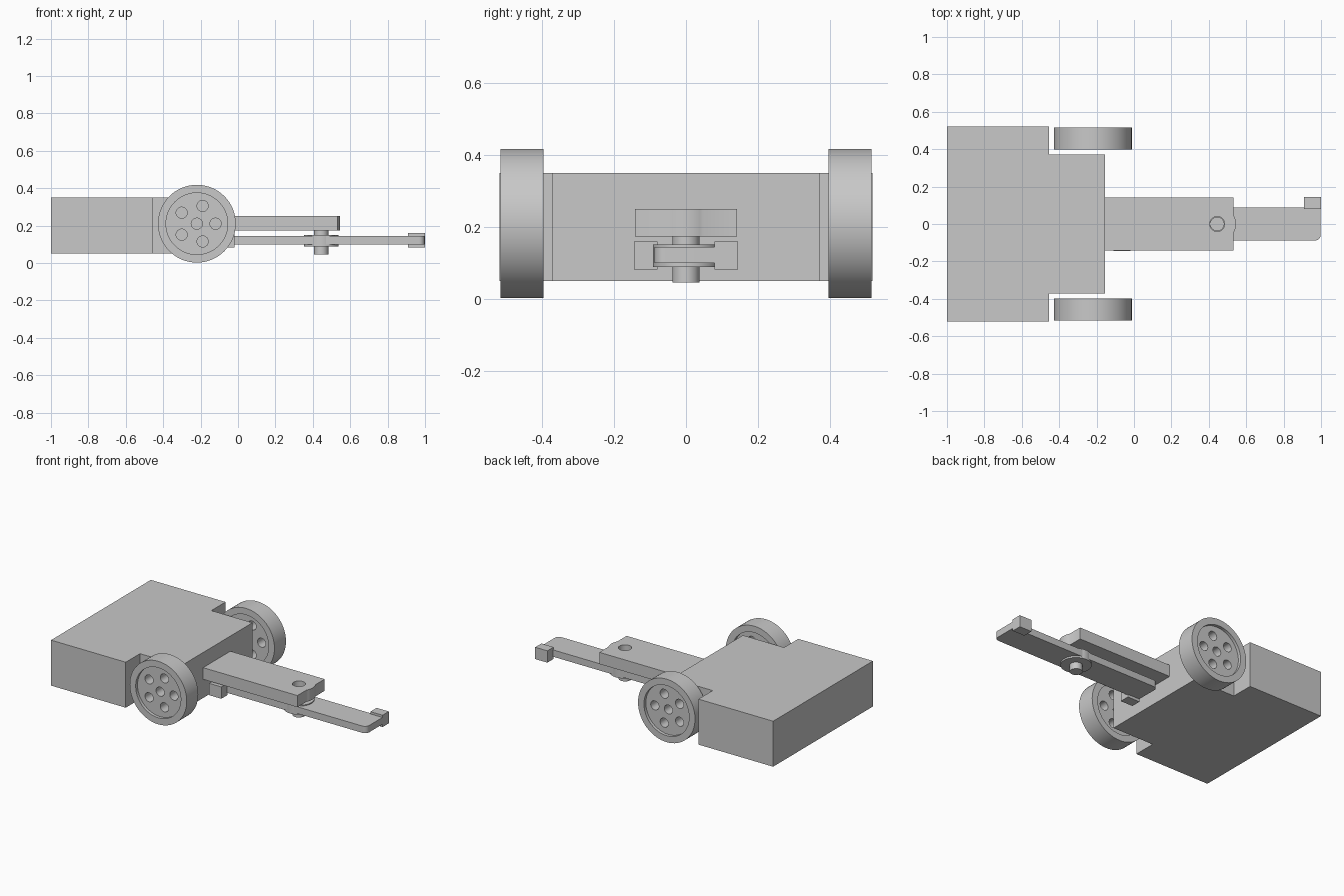
import bpy
import bmesh
from math import cos, sin, pi, radians, asin
from mathutils import Matrix

if "Cube" in bpy.data.objects:
    bpy.data.objects.remove(bpy.data.objects["Cube"], do_unlink=True)

# Single flat colour
grey = bpy.data.materials.new("plain grey")
grey.use_nodes = True
colour = (0.58, 0.58, 0.58, 1)
grey.diffuse_color = colour
grey.node_tree.nodes["Principled BSDF"].inputs["Base Color"].default_value = colour


def finish(name, bm):
    bmesh.ops.recalc_face_normals(bm, faces=bm.faces)
    mesh = bpy.data.meshes.new(name)
    bm.to_mesh(mesh)
    bm.free()
    obj = bpy.data.objects.new(name, mesh)
    bpy.context.collection.objects.link(obj)
    mesh.materials.append(grey)
    return obj


def extrude(name, outline, z0, z1):
    """Upright prism from a flat outline."""
    bm = bmesh.new()
    face = bm.faces.new([bm.verts.new((x, y, z0)) for x, y in outline])
    out = bmesh.ops.extrude_face_region(bm, geom=[face])
    top = [v for v in out["geom"] if isinstance(v, bmesh.types.BMVert)]
    bmesh.ops.translate(bm, verts=top, vec=(0, 0, z1 - z0))
    return finish(name, bm)


def cylinder(name, radius, depth, place, along_y=False, sides=48):
    bm = bmesh.new()
    turn = Matrix.Rotation(pi / 2, 4, "X") if along_y else Matrix()
    bmesh.ops.create_cone(bm, cap_ends=True, segments=sides, radius1=radius, radius2=radius,
                          depth=depth, matrix=Matrix.Translation(place) @ turn)
    return finish(name, bm)


def arc(cx, cy, r, start, end, steps=10):
    return [(cx + r * cos(start + (end - start) * i / steps),
             cy + r * sin(start + (end - start) * i / steps)) for i in range(steps + 1)]


def cut(obj, cutters):
    bpy.context.view_layer.objects.active = obj
    for cutter in cutters:
        mod = obj.modifiers.new("cut", "BOOLEAN")
        mod.operation = "DIFFERENCE"
        mod.solver = "EXACT"
        mod.object = cutter
        bpy.ops.object.modifier_apply(modifier=mod.name)
        bpy.data.objects.remove(cutter, do_unlink=True)


def smooth(obj):
    bpy.ops.object.select_all(action="DESELECT")
    obj.select_set(True)
    bpy.context.view_layer.objects.active = obj
    bpy.ops.object.shade_smooth_by_angle(angle=radians(30))


# Stepped body, narrower where the wheels sit
half = [(-1, 0.52), (-0.455, 0.52), (-0.455, 0.372), (-0.155, 0.372)]
extrude("body", half + [(x, -y) for x, y in reversed(half)], 0.05, 0.35)

# Wheels: dished on both sides, five holes around a hub hole
wheel_x, wheel_z, radius, width = -0.22, 0.21, 0.208, 0.12
for side, label in ((1, "left"), (-1, "right")):
    y = side * 0.457
    wheel = cylinder(label + "_wheel", radius, width, (wheel_x, y, wheel_z), True, 64)
    cutters = [cylinder("dish_cutter", 0.165, 0.04, (wheel_x, y + s * width / 2, wheel_z), True)
               for s in (1, -1)]
    spots = [(0, 0)] + [(0.1 * cos(i * 2 * pi / 5), 0.1 * sin(i * 2 * pi / 5)) for i in range(5)]
    cutters += [cylinder("hole_cutter", 0.03, 0.3, (wheel_x + dx, y, wheel_z + dz), True, 24)
                for dx, dz in spots]
    cut(wheel, cutters)
    smooth(wheel)

# Upper arm with a bulged end and a pin hole
pin_x = 0.445
spread = asin(0.47)
end = arc(pin_x, 0, 0.1, -spread, spread)
arm = extrude("upper_arm", [(-0.155, -0.142), (0.533, -0.142)] + end
              + [(0.533, 0.142), (-0.155, 0.142)], 0.173, 0.25)
cut(arm, [cylinder("pin_hole_cutter", 0.04, 0.2, (pin_x, 0, 0.26), sides=32)])
smooth(arm)

# Swinging lower arm, the same after a half turn about the pin
w, length, r = 0.088, 0.553, 0.03
half = [(pin_x + length, w)]
rounded = arc(pin_x + length - r, -w + r, r, 0, -pi / 2, 6)
outline = half + rounded
outline += [(2 * pin_x - x, -y) for x, y in outline]
smooth(extrude("lower_arm", outline, 0.1, 0.145))

# Corner blocks at opposite ends of the lower arm
block = [(0.91, 0.08), (0.999, 0.08), (0.999, 0.145), (0.91, 0.145)]
extrude("outer_block", block, 0.082, 0.16)
extrude("inner_block", [(2 * pin_x - x, -y) for x, y in block], 0.082, 0.16)

# Pivot disc and pin
smooth(cylinder("pivot_disc", 0.092, 0.062, (pin_x, 0, 0.12)))
smooth(cylinder("pivot_pin", 0.038, 0.14, (pin_x, 0, 0.115), sides=32))
